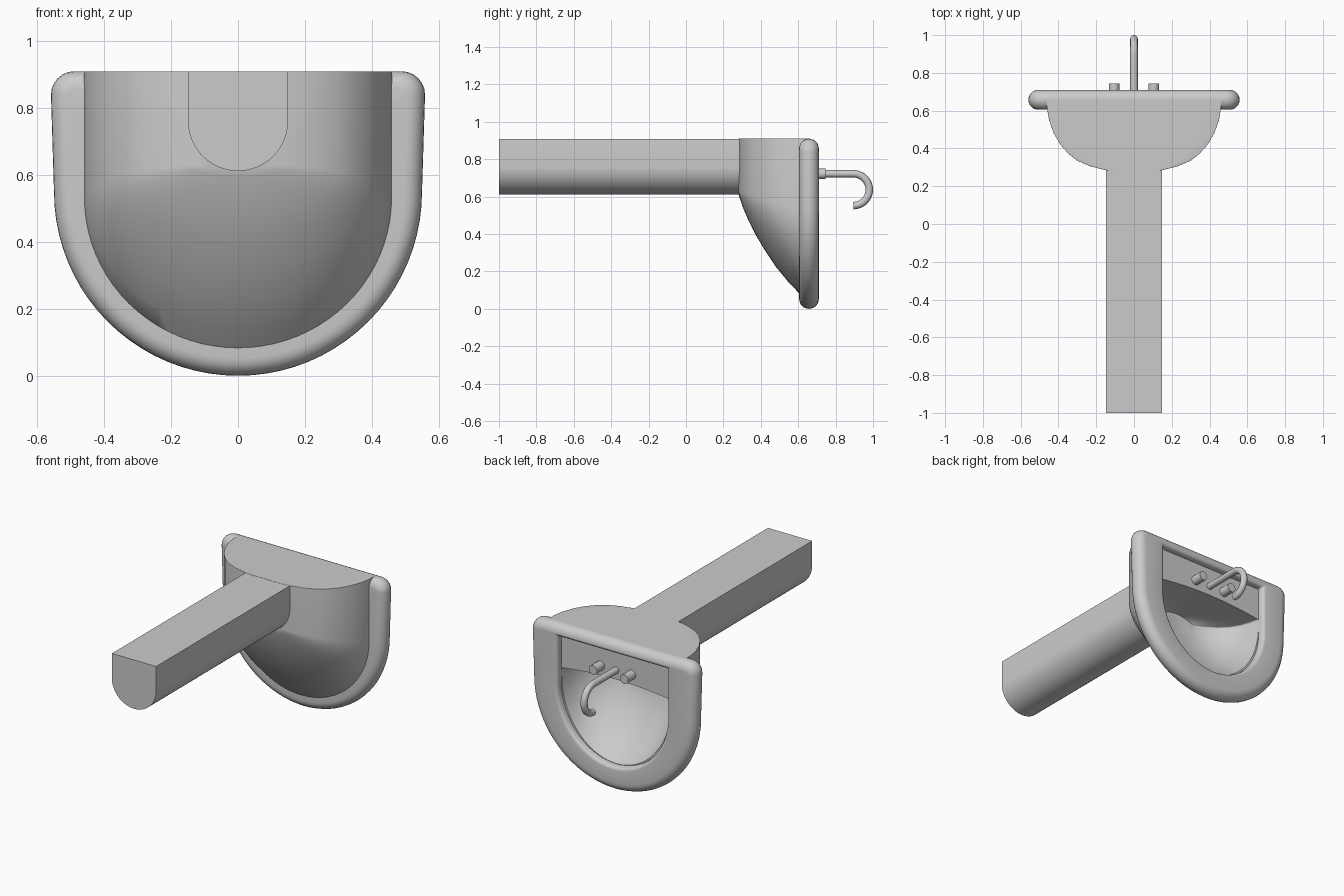
import bpy
import math

if "Cube" in bpy.data.objects:
    bpy.data.objects.remove(bpy.data.objects["Cube"], do_unlink=True)

porcelain = bpy.data.materials.new("light_grey_porcelain")
porcelain.use_nodes = True
grey = (0.6, 0.6, 0.6, 1)
porcelain.diffuse_color = grey
porcelain.node_tree.nodes["Principled BSDF"].inputs["Base Color"].default_value = grey


def add(name, mesh):
    obj = bpy.data.objects.new(name, mesh)
    bpy.context.collection.objects.link(obj)
    mesh.materials.clear()
    mesh.materials.append(porcelain)
    bpy.ops.object.select_all(action='DESELECT')
    obj.select_set(True)
    bpy.context.view_layer.objects.active = obj
    bpy.ops.object.shade_smooth_by_angle(angle=math.radians(35))
    return obj


def d_section(y, w, bottom, top, mid, corner=0.001, bow=0.0, flare=0.0):
    """D-shaped ring: flat top, straight sides, half-ellipse below mid."""
    pts = []
    arc = 40
    for i in range(arc + 1):
        a = math.pi + math.pi * i / arc
        pts.append((w * math.cos(a), mid + (mid - bottom) * math.sin(a)))
    wt = w + flare
    for i in range(7):
        a = math.pi / 2 * i / 6
        pts.append((wt - corner + corner * math.cos(a), top - corner + corner * math.sin(a)))
    flat = wt - corner
    for i in range(1, 12):
        u = 1 - i / 6
        pts.append((flat * u, top + bow * (1 - u * u)))
    for i in range(7):
        a = math.pi / 2 + math.pi / 2 * i / 6
        pts.append((corner - wt + corner * math.cos(a), top - corner + corner * math.sin(a)))
    return [(x, y, z) for x, z in pts]


def loft(name, rings, cap_first=True, cap_last=True):
    n = len(rings[0])
    verts = [p for r in rings for p in r]
    faces = []
    for k in range(len(rings) - 1):
        a, b = k * n, (k + 1) * n
        for j in range(n):
            m = (j + 1) % n
            faces.append((a + j, b + j, b + m, a + m))
    if cap_first:
        faces.append(tuple(range(n)))
    if cap_last:
        faces.append(tuple(reversed(range(len(verts) - n, len(verts)))))
    mesh = bpy.data.meshes.new(name)
    mesh.from_pydata(verts, [], faces)
    return add(name, mesh)


# Pedestal with a rounded underside
loft("pedestal", [d_section(y, 0.149, 0.612, 0.909, 0.76) for y in (-1.0, 0.3)])

# Outer bowl: depth, half width, lowest point
shell = [(0.28, 0.10, 0.615), (0.286, 0.155, 0.595), (0.305, 0.23, 0.54),
         (0.335, 0.30, 0.47), (0.37, 0.345, 0.40), (0.42, 0.39, 0.315),
         (0.48, 0.425, 0.225), (0.55, 0.45, 0.14), (0.61, 0.46, 0.078),
         (0.657, 0.46, 0.075)]
loft("bowl_shell", [d_section(y, w, b, 0.91, 0.63 - 0.3 * (y - 0.28)) for y, w, b in shell],
     cap_last=False)

# Rounded rim, flat deck and basin in one continuous surface
R = 0.0525
rim = [(0.605, 0.12)]
for i in range(13):
    a = math.pi * i / 12
    rim.append((0.6575 - R * math.cos(a), R - R * math.sin(a)))
rings = [d_section(y, 0.55 - d, d, 0.91 - d, 0.55, max(0.07 - d, 0.01), flare=0.009)
         for y, d in rim]
for i in range(5):                                  # soft inner lip
    a = math.pi / 2 * i / 4
    s, c = 0.02 * math.sin(a), 0.02 * math.cos(a)
    rings.append(d_section(0.69 + c, 0.39 - s, 0.13 + s, 0.86 - s, 0.55, 0.01))
rings.append(d_section(0.672, 0.368, 0.152, 0.838, 0.55, 0.01))
basin = [(0.672, 0.366, 0.154), (0.62, 0.355, 0.18), (0.56, 0.335, 0.23),
         (0.50, 0.30, 0.30), (0.45, 0.25, 0.37), (0.41, 0.19, 0.45), (0.385, 0.12, 0.53)]
rings += [d_section(y, w, b, 0.64, 0.59, 0.01, 0.025) for y, w, b in basin]
loft("rim_and_basin", rings, cap_first=False)

# Tap handles
for side, x in (("left", 0.105), ("right", -0.105)):
    bpy.ops.mesh.primitive_cylinder_add(vertices=16, radius=0.028, depth=0.085,
                                        location=(x, 0.7025, 0.722),
                                        rotation=(math.pi / 2, 0, 0))
    handle = bpy.context.object
    handle.name = side + "_tap_handle"
    handle.data.materials.append(porcelain)
    bpy.ops.object.shade_smooth_by_angle(angle=math.radians(35))

# Hooked spout
path = [(0, 0.66, 0.722), (0, 0.78, 0.722)]
for i in range(19):
    a = math.pi / 2 - math.pi * i / 18
    path.append((0, 0.895 + 0.085 * math.cos(a), 0.637 + 0.085 * math.sin(a)))
curve = bpy.data.curves.new("spout_path", 'CURVE')
curve.dimensions = '3D'
curve.bevel_depth = 0.02
curve.bevel_resolution = 4
curve.use_fill_caps = True
spline = curve.splines.new('POLY')
spline.points.add(len(path) - 1)
for point, co in zip(spline.points, path):
    point.co = (*co, 1)
helper = bpy.data.objects.new("spout_helper", curve)
bpy.context.collection.objects.link(helper)
bpy.context.view_layer.update()
graph = bpy.context.evaluated_depsgraph_get()
spout_mesh = bpy.data.meshes.new_from_object(helper.evaluated_get(graph))
bpy.data.objects.remove(helper, do_unlink=True)
add("spout", spout_mesh)
